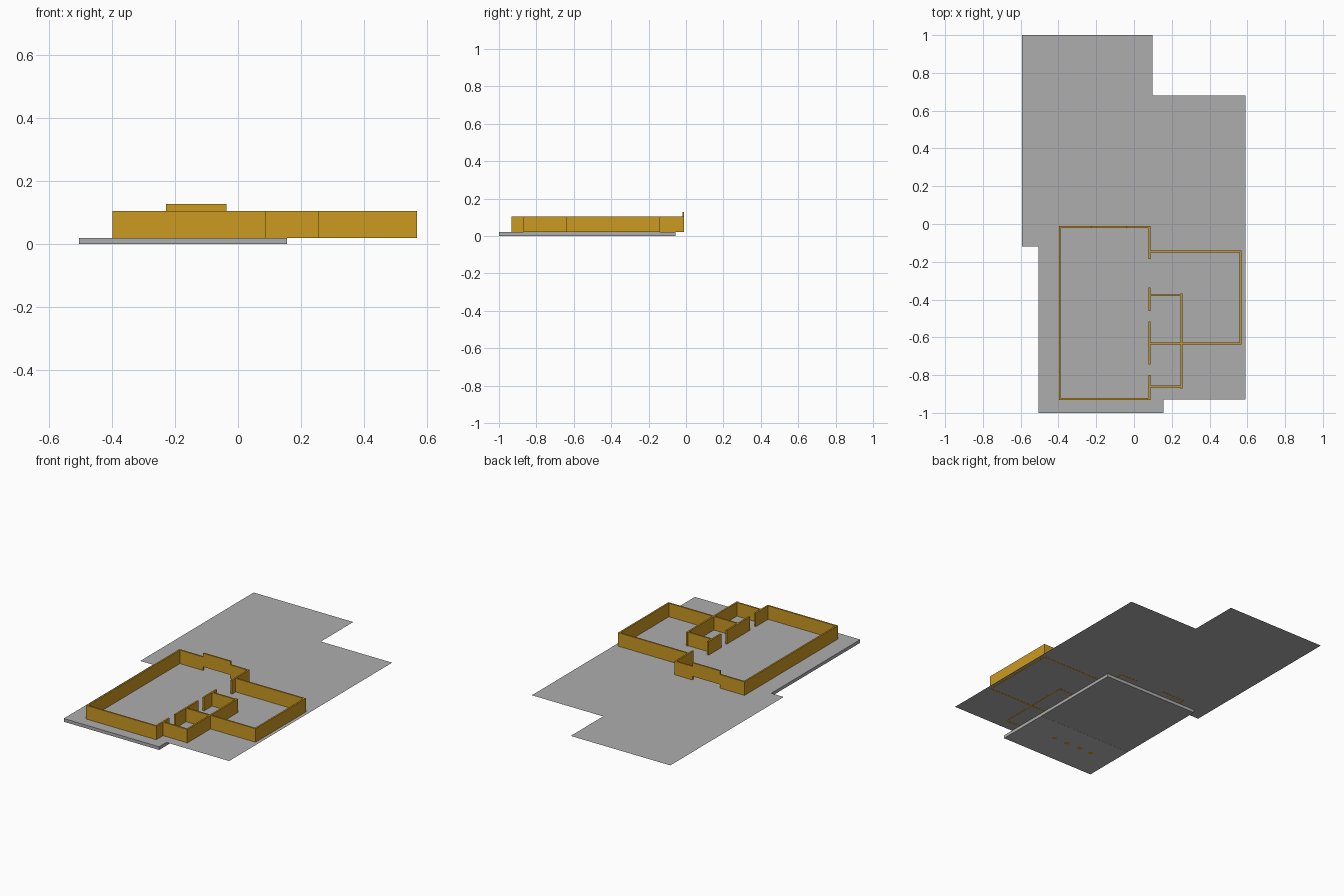
import bpy, bmesh

if "Cube" in bpy.data.objects:
    bpy.data.objects.remove(bpy.data.objects["Cube"])


def material(name, rgb):
    m = bpy.data.materials.new(name)
    m.diffuse_color = (*rgb, 1)
    m.use_nodes = True
    m.node_tree.nodes["Principled BSDF"].inputs["Base Color"].default_value = m.diffuse_color
    return m


GOLD = material("wall_gold", (0.60, 0.32, 0.015))
GREY = material("floor_grey", (0.42, 0.42, 0.42))
PALE = material("footing_grey", (0.50, 0.50, 0.50))


def finish(name, bm, mat):
    me = bpy.data.meshes.new(name)
    bm.to_mesh(me)
    bm.free()
    me.materials.append(mat)
    ob = bpy.data.objects.new(name, me)
    bpy.context.collection.objects.link(ob)
    return ob


def box(name, x0, x1, y0, y1, z0, z1, mat):
    bm = bmesh.new()
    bmesh.ops.create_cube(bm, size=1)
    for v in bm.verts:
        v.co = (x1 if v.co.x > 0 else x0, y1 if v.co.y > 0 else y0,
                z1 if v.co.z > 0 else z0)
    return finish(name, bm, mat)


# thin ground sheet with stepped outline
outline = [(-.592, 1), (-.592, -.12), (-.50, -.12), (-.50, -.93), (.59, -.93),
           (.59, .68), (.097, .68), (.097, 1)]
bm = bmesh.new()
bm.faces.new([bm.verts.new((x, y, .0205)) for x, y in outline])
finish("ground_sheet", bm, GREY)

# floor slab, with a paler strip on the front of its underside
box("floor_slab", -.505, .155, -1, -.055, .0005, .02, GREY)
box("slab_front_underside", -.505, .155, -1, -.66, 0, .0006, PALE)

# four post ends showing under the slab
for i, x in enumerate((-.07, -.165, -.26, -.345)):
    bm = bmesh.new()
    bmesh.ops.create_cone(bm, cap_ends=True, segments=12, radius1=.015,
                          radius2=.015, depth=.002)
    bmesh.ops.translate(bm, verts=bm.verts, vec=(x, -.808, .0008))
    finish(f"post_end_{i + 1}", bm, GOLD)

# walls as centre lines: (name, x0, y0, x1, y1)
T, Z0, Z1 = .005, .02, .105
walls = [
    ("main_left_wall", -.393, -.927, -.393, -.015),
    ("main_front_wall", -.393, -.927, .083, -.927),
    ("main_back_wall_left", -.393, -.015, -.233, -.015),
    ("main_back_wall_right", -.032, -.015, .083, -.015),
    ("partition_back", .083, -.18, .083, -.015),
    ("partition_upper", .083, -.455, .083, -.34),
    ("partition_middle", .083, -.74, .083, -.52),
    ("partition_front", .083, -.927, .083, -.805),
    ("side_room_back_wall", .083, -.145, .563, -.145),
    ("side_room_right_wall", .563, -.633, .563, -.145),
    ("side_room_front_wall", .083, -.633, .563, -.633),
    ("closet_back_wall", .083, -.377, .252, -.377),
    ("closet_right_wall", .252, -.865, .252, -.372),
    ("closet_front_wall", .083, -.861, .252, -.861),
]
for name, x0, y0, x1, y1 in walls:
    box(name, x0 - T, x1 + T, y0 - T, y1 + T, Z0, Z1, GOLD)

# panel set higher than the walls, leaving a low gap beneath it
box("raised_back_panel", -.228, -.037, -.02, -.01, .043, .128, GOLD)
